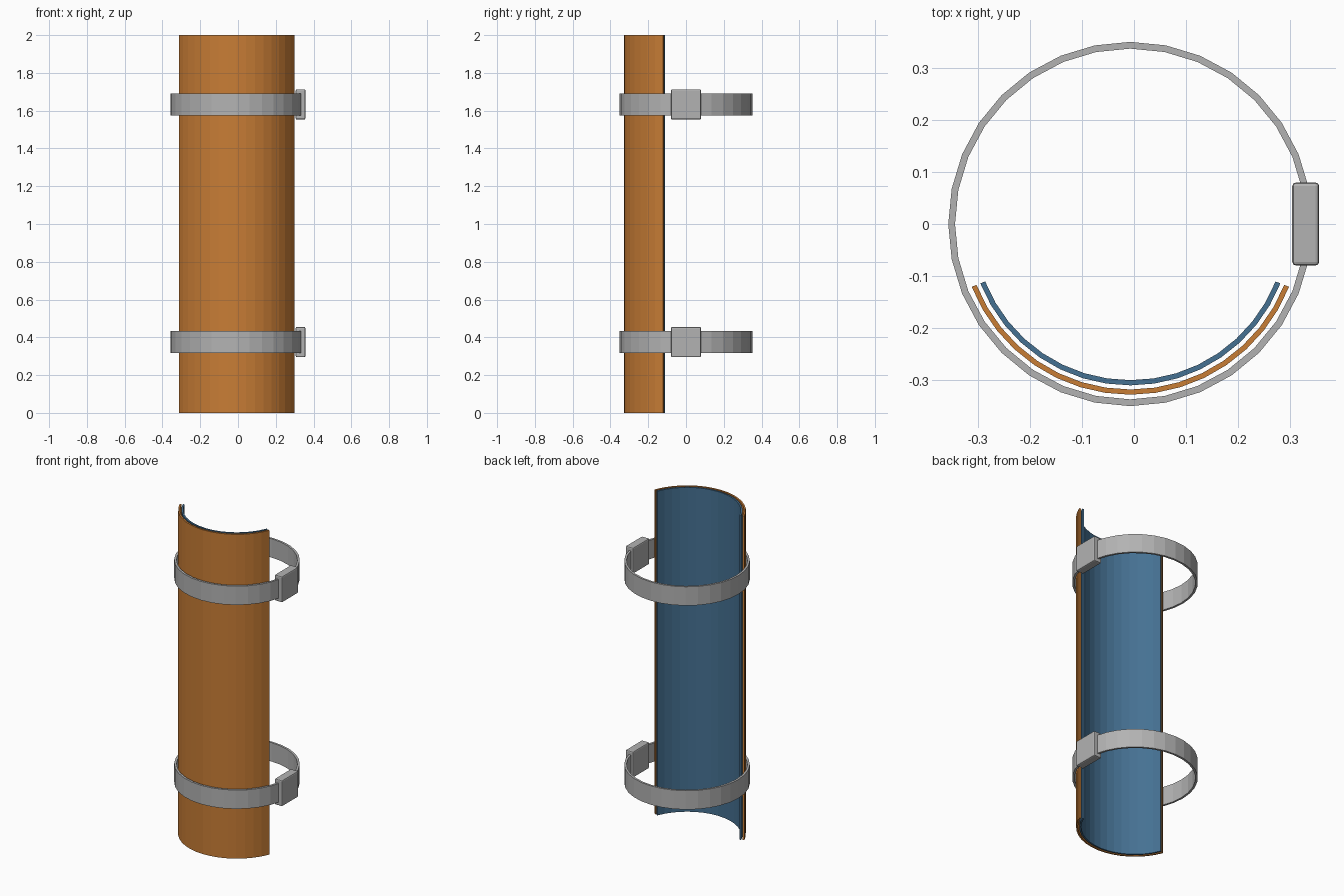
import bpy, bmesh, math

if "Cube" in bpy.data.objects:
    bpy.data.objects.remove(bpy.data.objects["Cube"])

CX = -0.007  # axis of the tube, offset by the buckles


def material(name, rgb):
    m = bpy.data.materials.new(name)
    m.diffuse_color = (*rgb, 1)
    m.use_nodes = True
    m.node_tree.nodes["Principled BSDF"].inputs["Base Color"].default_value = m.diffuse_color
    return m


copper = material("copper_orange", (0.58, 0.205, 0.036))
blue = material("steel_blue", (0.06, 0.165, 0.29))
grey = material("clamp_grey", (0.45, 0.45, 0.45))


def arc_wall(name, r_in, r_out, z0, z1, start, sweep, segs, mat):
    """Curved wall of rectangular section; a full sweep closes into a ring."""
    closed = sweep >= 2 * math.pi - 1e-6
    bm = bmesh.new()
    rows = []
    for i in range(segs if closed else segs + 1):
        a = start + sweep * i / segs
        c, s = math.cos(a), math.sin(a)
        rows.append([bm.verts.new((CX + r * c, r * s, z)) for r, z in
                     ((r_in, z0), (r_out, z0), (r_out, z1), (r_in, z1))])
    for i in range(segs):
        p, q = rows[i], rows[(i + 1) % len(rows)]
        for k in range(4):
            n = (k + 1) % 4
            bm.faces.new((p[k], p[n], q[n], q[k]))
    if not closed:
        bm.faces.new(rows[0])
        bm.faces.new(rows[-1])
    finish(name, bm, mat)


def box(name, lo, hi, bevel, mat):
    bm = bmesh.new()
    bmesh.ops.create_cube(bm, size=1)
    for v in bm.verts:
        v.co = [(l + h) / 2 + c * (h - l) for l, h, c in zip(lo, hi, v.co)]
    bmesh.ops.bevel(bm, geom=bm.edges[:], offset=bevel, segments=2,
                    profile=0.5, affect='EDGES')
    finish(name, bm, mat)


def finish(name, bm, mat):
    bmesh.ops.recalc_face_normals(bm, faces=bm.faces[:])
    me = bpy.data.meshes.new(name)
    bm.to_mesh(me)
    bm.free()
    me.materials.append(mat)
    bpy.context.collection.objects.link(bpy.data.objects.new(name, me))


# Two nested open shells, facing the front
half = math.radians(68.4)
for name, r0, r1, mat in (("outer_shell", 0.319, 0.329, copper),
                          ("inner_liner", 0.301, 0.311, blue)):
    arc_wall(name, r0, r1, 0, 2, -math.pi / 2 - half, 2 * half, 16, mat)

# Clamp bands with a buckle on the right
for tag, z in (("lower", 0.375), ("upper", 1.633)):
    arc_wall(tag + "_band", 0.338, 0.351, z - 0.058, z + 0.058,
             0, 2 * math.pi, 32, grey)
    box(tag + "_buckle", (0.305, -0.08, z - 0.08), (0.357, 0.08, z + 0.08),
        0.007, grey)
